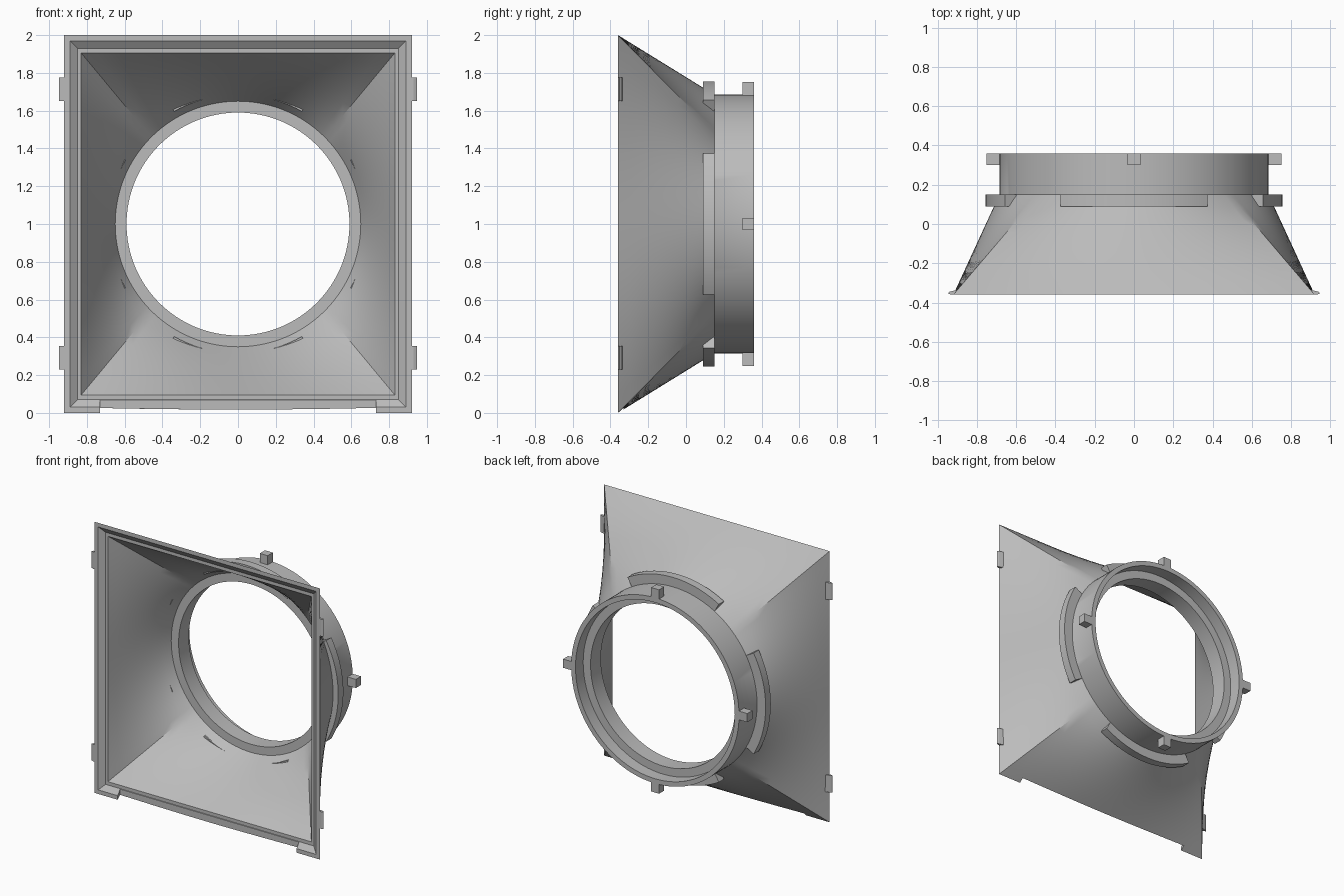
import bpy, bmesh, math
from mathutils import Matrix

cube = bpy.data.objects.get("Cube")
if cube:
    bpy.data.objects.remove(cube, do_unlink=True)

N = 128          # samples around the opening, a multiple of 8 so corners are exact
CZ = 1.0         # height of the round opening's centre

grey = bpy.data.materials.new("plain grey")
grey.use_nodes = True
grey.diffuse_color = (0.5, 0.5, 0.5, 1)
grey.node_tree.nodes["Principled BSDF"].inputs["Base Color"].default_value = (0.5, 0.5, 0.5, 1)


def make_object(name, bm):
    bmesh.ops.recalc_face_normals(bm, faces=bm.faces)
    mesh = bpy.data.meshes.new(name)
    bm.to_mesh(mesh)
    bm.free()
    mesh.materials.append(grey)
    obj = bpy.data.objects.new(name, mesh)
    bpy.context.collection.objects.link(obj)
    return obj


def activate(obj):
    bpy.ops.object.select_all(action='DESELECT')
    obj.select_set(True)
    bpy.context.view_layer.objects.active = obj


def smooth(obj):
    activate(obj)
    bpy.ops.object.shade_smooth_by_angle(angle=math.radians(30))


def rect(w, h, y):
    pts = []
    for i in range(N):
        a = math.tau * i / N
        c, s = math.cos(a), math.sin(a)
        m = max(abs(c), abs(s))
        pts.append((w * c / m, y, CZ + h * s / m))
    return pts


def circle(r, y):
    return [(r * math.cos(math.tau * i / N), y, CZ + r * math.sin(math.tau * i / N))
            for i in range(N)]


def loft(a, b, rows=8):
    return [[tuple(p + (q - p) * k / rows for p, q in zip(u, v)) for u, v in zip(a, b)]
            for k in range(rows + 1)]


def box(name, size, centre):
    bm = bmesh.ops.create_cube
    b = bmesh.new()
    bm(b, size=1, matrix=Matrix.Translation(centre) @ Matrix.Diagonal((*size, 1)))
    return make_object(name, b)


def prism(name, outline, offset):
    """Extrude a closed outline along an offset."""
    bm = bmesh.new()
    face = bm.faces.new([bm.verts.new(p) for p in outline])
    ext = bmesh.ops.extrude_face_region(bm, geom=[face])
    verts = [g for g in ext["geom"] if isinstance(g, bmesh.types.BMVert)]
    bmesh.ops.translate(bm, verts=verts, vec=offset)
    return make_object(name, bm)


# Square-to-round shell: outer skin, mounting collar, inner flange, inner skin, front groove
sections = loft(rect(0.92, 1.0, -0.36), circle(0.685, 0.15))
sections += [circle(0.685, 0.36), circle(0.65, 0.36), circle(0.65, 0.27),
             circle(0.59, 0.27), circle(0.59, 0.15)]
sections += loft(circle(0.65, 0.15), rect(0.83, 0.905, -0.33))
sections += [rect(0.85, 0.93, -0.33), rect(0.89, 0.97, -0.36)]
bm = bmesh.new()
rings = [[bm.verts.new(p) for p in sec] for sec in sections]
for k, ring in enumerate(rings):
    nxt = rings[(k + 1) % len(rings)]
    for i in range(N):
        j = (i + 1) % N
        bm.faces.new((ring[i], ring[j], nxt[j], nxt[i]))
shell = make_object("hood_shell", bm)

# Notch in the bottom of the front rim
cutter = box("notch_cutter", (1.46, 0.1, 0.2), (0, -0.382, 0))
cutter.hide_render = True
mod = shell.modifiers.new("notch", 'BOOLEAN')
mod.operation = 'DIFFERENCE'
mod.solver = 'EXACT'
mod.object = cutter
activate(shell)
bpy.ops.object.modifier_apply(modifier=mod.name)
bpy.data.objects.remove(cutter, do_unlink=True)
smooth(shell)

# Four curved flange tabs and four small lugs around the collar
for side, turn in (("left", 0), ("top", 90), ("right", 180), ("bottom", 270)):
    arc = [math.radians(turn - 29.6 + 59.2 * i / 24) for i in range(25)]
    outline = [(r * math.cos(a), 0.09, CZ + r * math.sin(a))
               for r, angles in ((0.755, arc), (0.685, arc[::-1])) for a in angles]
    smooth(prism(side + "_flange_tab", outline, (0, 0.06, 0)))
    a = math.radians(turn)
    c, s = round(math.cos(a)), round(math.sin(a))
    box(side + "_lug", (0.08 if c else 0.064, 0.06, 0.08 if s else 0.064),
        (0.712 * c, 0.33, CZ + 0.712 * s))

# Clips on both sides of the front rim
for side, x in (("left", 1), ("right", -1)):
    for level, z in (("lower", 0.23), ("upper", 1.65)):
        profile = [(0.9, -0.36), (0.93, -0.36), (0.947, -0.353), (0.94, -0.345), (0.9, -0.335)]
        prism(side + "_" + level + "_clip", [(x * px, py, z) for px, py in profile], (0, 0, 0.125))
